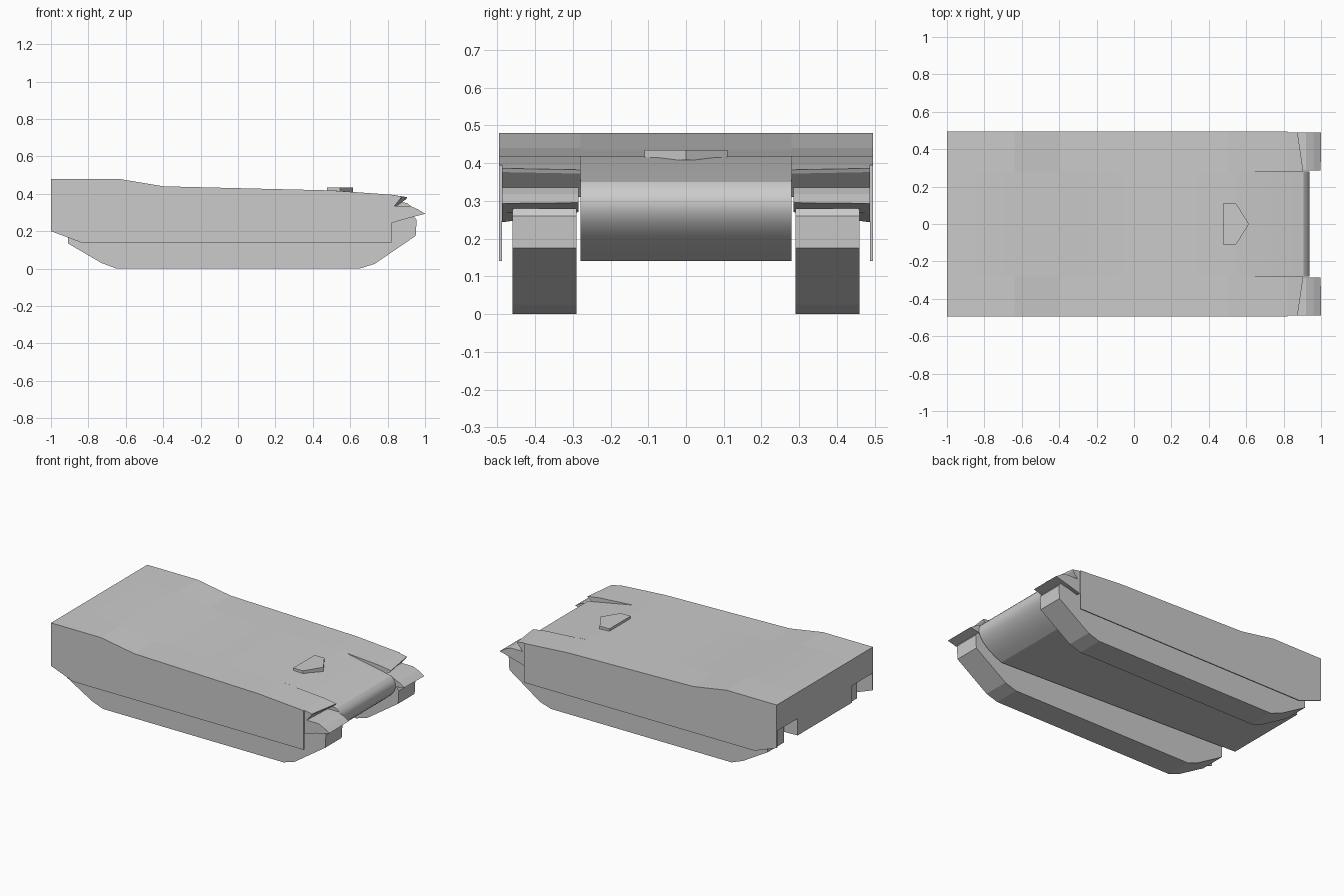
import bpy, bmesh

if "Cube" in bpy.data.objects:
    bpy.data.objects.remove(bpy.data.objects["Cube"])


def loft(name, prof, y0, y1, prof2=None):
    """Solid between an (x, z) profile at y0 and a matching one at y1."""
    bm = bmesh.new()
    a = [bm.verts.new((x, y0, z)) for x, z in prof]
    b = [bm.verts.new((x, y1, z)) for x, z in (prof2 or prof)]
    bm.faces.new(a)
    bm.faces.new(b[::-1])
    n = len(a)
    for i in range(n):
        j = (i + 1) % n
        bm.faces.new((a[j], a[i], b[i], b[j]))
    bmesh.ops.recalc_face_normals(bm, faces=bm.faces)
    me = bpy.data.meshes.new(name)
    bm.to_mesh(me)
    bm.free()
    ob = bpy.data.objects.new(name, me)
    bpy.context.collection.objects.link(ob)
    return ob


def pair(name, prof, y0, y1, prof2=None):
    """The same part on both sides of the vehicle."""
    for side, s in (("left", 1), ("right", -1)):
        loft(f"{name}_{side}", prof, s * y0, s * y1, prof2)


deck = [(-1, .48), (-.64, .48), (-.4, .44), (0, .43), (.5, .418)]

# Central hull with a rounded nose, traced as a Bezier curve
P = [(.905, .35), (.965, .31), (.96, .22), (.77, .14)]
nose = []
for i in range(13):
    t = i / 12
    w = ((1 - t) ** 3, 3 * t * (1 - t) ** 2, 3 * t * t * (1 - t), t ** 3)
    nose.append(tuple(sum(k * p[c] for k, p in zip(w, P)) for c in (0, 1)))
hull = loft("central_hull", deck + [(.57, .414)] + nose + [(-1, .2)], -.28, .28)
bpy.context.view_layer.objects.active = hull
hull.select_set(True)
bpy.ops.object.shade_smooth_by_angle(angle=.35)
hull.select_set(False)

# Sponsons over the tracks, with overhanging front lip
sponson = deck + [(.82, .395), (.905, .382), (.9, .372), (.845, .333), (.82, .31), (-1, .31)]
sponson_out = deck + [(.82, .395), (.875, .386), (.87, .376), (.835, .333), (.82, .31), (-1, .31)]
pair("sponson", sponson, .28, .488, sponson_out)

# Thin side skirts
pair("side_skirt", deck + [(.82, .395), (.82, .14), (-.84, .14), (-1, .2)], .488, .495)

# Front mudguards
mud_in = [(.82, .335), (.92, .335), (.96, .318), (.998, .295), (.9, .275), (.82, .27)]
mud_out = [(.82, .335), (.92, .335), (.96, .318), (1, .293), (.9, .267), (.82, .243)]
pair("mudguard", mud_in, .285, .488, mud_out)

# Tracks
pair("track", [(-.91, .28), (-.91, .135), (-.73, .03), (-.65, 0), (.65, 0),
               (.73, .025), (.95, .175), (.955, .26), (.94, .28)], .29, .46)

# Pentagonal driver hatch
bm = bmesh.new()
face = bm.faces.new([bm.verts.new((x, y, .408)) for x, y in
                     ((.475, -.11), (.545, -.11), (.615, 0), (.545, .11), (.475, .11))])
top = bmesh.ops.extrude_face_region(bm, geom=[face])
for v in top["geom"]:
    if isinstance(v, bmesh.types.BMVert):
        v.co.z = .434
bmesh.ops.recalc_face_normals(bm, faces=bm.faces)
me = bpy.data.meshes.new("driver_hatch")
bm.to_mesh(me)
bm.free()
bpy.context.collection.objects.link(bpy.data.objects.new("driver_hatch", me))
